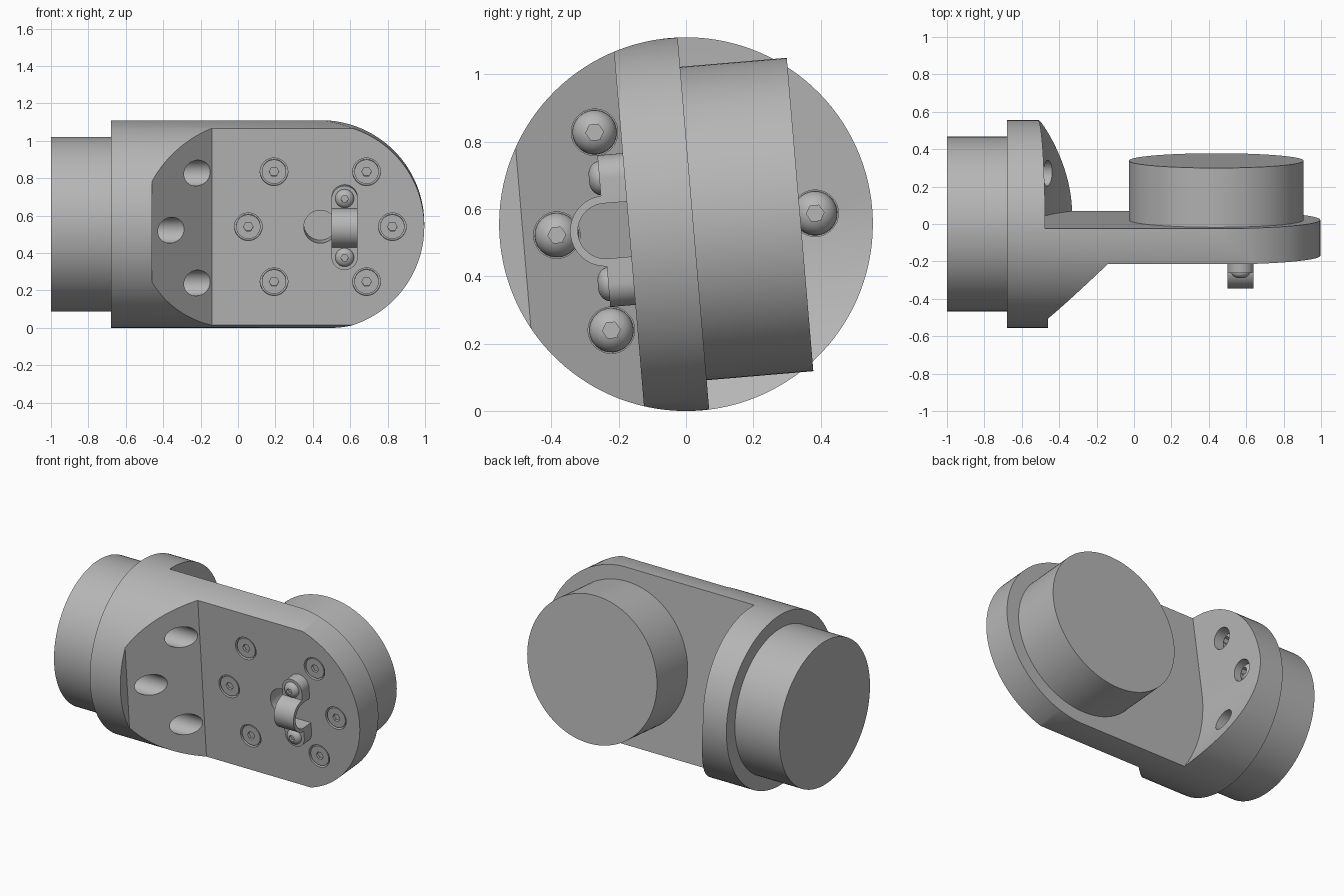
import bpy, bmesh
from math import pi, sin, cos, sqrt, radians
from mathutils import Matrix, Vector

if "Cube" in bpy.data.objects:
    bpy.data.objects.remove(bpy.data.objects["Cube"])

R, DRUM_R, END_X = 0.555, 0.467, 0.44     # housing radius, drum radius, plate end centre
FRONT, BACK = -0.17, 0.022                # plate faces
BOLTS = [radians(d) for d in (0, 50, -50, 180, 130, -130)]
BOLT_R = 0.385

grey = bpy.data.materials.new("machined grey")
grey.use_nodes = True
grey.diffuse_color = (0.47, 0.47, 0.47, 1)
grey.node_tree.nodes["Principled BSDF"].inputs["Base Color"].default_value = grey.diffuse_color
parts = []


def finish(name, bm, keep=True):
    bmesh.ops.recalc_face_normals(bm, faces=bm.faces)
    mesh = bpy.data.meshes.new(name)
    bm.to_mesh(mesh)
    bm.free()
    mesh.materials.append(grey)
    ob = bpy.data.objects.new(name, mesh)
    bpy.context.collection.objects.link(ob)
    if keep:
        parts.append(ob)
    return ob


def prism(name, pts, axis, lo, hi, keep=True):
    """Extrude a 2D outline along one axis; the outline uses the other two in order."""
    def place(p, d):
        c = list(p)
        c.insert(axis, d)
        return c
    bm = bmesh.new()
    face = bm.faces.new([bm.verts.new(place(p, lo)) for p in pts])
    new = bmesh.ops.extrude_face_region(bm, geom=[face])["geom"]
    shift = Vector(place((0, 0), hi - lo))
    bmesh.ops.translate(bm, vec=shift, verts=[v for v in new if isinstance(v, bmesh.types.BMVert)])
    return finish(name, bm, keep)


def arc(cx, cy, r, a0, a1, n):
    return [(cx + r * cos(a0 + (a1 - a0) * i / n), cy + r * sin(a0 + (a1 - a0) * i / n))
            for i in range(n + 1)]


def circle(cx, cy, r, n=48):
    return arc(cx, cy, r, 0, 2 * pi, n)[:-1]


def boolean(ob, cutter, op="DIFFERENCE"):
    cutter.hide_render = True
    mod = ob.modifiers.new("cut", "BOOLEAN")
    mod.operation, mod.object, mod.solver = op, cutter, "EXACT"
    bpy.context.view_layer.objects.active = ob
    bpy.ops.object.modifier_apply(modifier=mod.name)
    bpy.data.objects.remove(cutter)


def domed_screw(name, centre, r, h, toward_x):
    """Button head screw with a hex socket, facing +x or the front."""
    bm = bmesh.new()
    bmesh.ops.create_uvsphere(bm, u_segments=32, v_segments=16, radius=1)
    bmesh.ops.bisect_plane(bm, geom=bm.verts[:] + bm.edges[:] + bm.faces[:],
                           plane_co=(0, 0, 0), plane_no=(0, 0, 1), clear_inner=True)
    bmesh.ops.holes_fill(bm, edges=[e for e in bm.edges if e.is_boundary])
    bmesh.ops.scale(bm, vec=(r, r, h), verts=bm.verts)
    turn = Matrix.Rotation(pi / 2, 4, "Y" if toward_x else "X")
    bmesh.ops.transform(bm, matrix=Matrix.Translation(centre) @ turn, verts=bm.verts)
    ob = finish(name, bm)
    x, y, z = centre
    if toward_x:
        socket = prism("socket", circle(y, z, r * 0.4, 6), 0, x + h * 0.4, x + h * 2, False)
    else:
        socket = prism("socket", circle(x, z, r * 0.4, 6), 1, y - h * 2, y - h * 0.4, False)
    boolean(ob, socket)


# Housing: round bar trimmed to a flange, a sloped shoulder and a round-ended plate
body = prism("housing", circle(0, 0, R, 128), 0, -0.68, 1.1)
end = [(-0.9, R + 0.001), (-0.9, -R - 0.001)] + arc(END_X, 0, R + 0.001, -pi / 2, pi / 2, 64)
boolean(body, prism("end_trim", end, 1, -0.9, 0.9, False), "INTERSECT")
shoulder = [(-0.46, -0.8), (-0.46, -0.485), (-0.14, FRONT), (1.3, FRONT), (1.3, -0.8)]
boolean(body, prism("front_trim", shoulder, 2, -0.9, 0.9, False))
wall = [(END_X - sqrt(0.95 ** 2 - w * w), w) for w in [-0.6 + 0.03 * i for i in range(21)]]
wall += [(-0.472, 0.6), (1.3, 0.6), (1.3, -0.6)]
boolean(body, prism("back_trim", wall, 1, BACK, 0.9, False))

# Flange bores with button head screws
for i, a in enumerate(BOLTS):
    u, w = -BOLT_R * cos(a), BOLT_R * sin(a)
    boolean(body, prism("bore", circle(u, w, 0.069, 40), 0, -0.58, 0.1, False))
    domed_screw(f"flange_screw_{i + 1}", (-0.581, u, w), 0.066, 0.06, True)

# Plate counterbores with flush socket screws
for i, a in enumerate(BOLTS):
    x, w = END_X + BOLT_R * cos(a), BOLT_R * sin(a)
    boolean(body, prism("bore", circle(x, w, 0.074), 1, -0.3, FRONT + 0.03, False))
    head = prism(f"plate_screw_{i + 1}", circle(x, w, 0.065), 1, FRONT + 0.004, FRONT + 0.032)
    boolean(head, prism("socket", circle(x, w, 0.026, 6), 1, -0.3, FRONT + 0.02, False))

# Cable opening through the plate
boolean(body, prism("opening", circle(END_X, 0, 0.088), 1, -0.3, 0.1, False))

# Drums on the back of the plate and the end of the flange
prism("back_drum", circle(END_X, 0, DRUM_R, 128), 1, BACK, 0.34)
prism("end_drum", circle(0, 0, DRUM_R, 128), 0, -1, -0.68)

# Cable clamp: arched strap, two round-ended feet and their screws
CX, HALF, TOP = 0.57, 0.07, -0.245
outer, inner = 0.105, 0.082
strap = [(FRONT, outer)] + arc(TOP + 0.005, 0, outer, pi / 2, 3 * pi / 2, 24) + [(FRONT, -outer)]
strap += [(FRONT, -inner)] + arc(TOP + 0.005, 0, inner, 3 * pi / 2, pi / 2, 24) + [(FRONT, inner)]
prism("clamp_strap", strap, 0, CX - HALF, CX + HALF)
for side, s in (("upper", 1), ("lower", -1)):
    foot = [(CX + HALF, s * 0.1)] + arc(CX, s * 0.156, HALF, 0, s * pi, 24) + [(CX - HALF, s * 0.1)]
    prism(f"clamp_foot_{side}", foot, 1, TOP, FRONT)
    domed_screw(f"clamp_screw_{side}", (CX, TOP, s * 0.158), 0.05, 0.033, False)

# Tilt the assembly about its long axis and stand it on the floor
pose = Matrix.Translation((0, 0, R)) @ Matrix.Rotation(radians(4.85), 4, "X")
bpy.ops.object.select_all(action="DESELECT")
for ob in parts:
    ob.data.transform(pose)
    ob.select_set(True)
bpy.context.view_layer.objects.active = body
bpy.ops.object.shade_smooth_by_angle(angle=radians(30))
